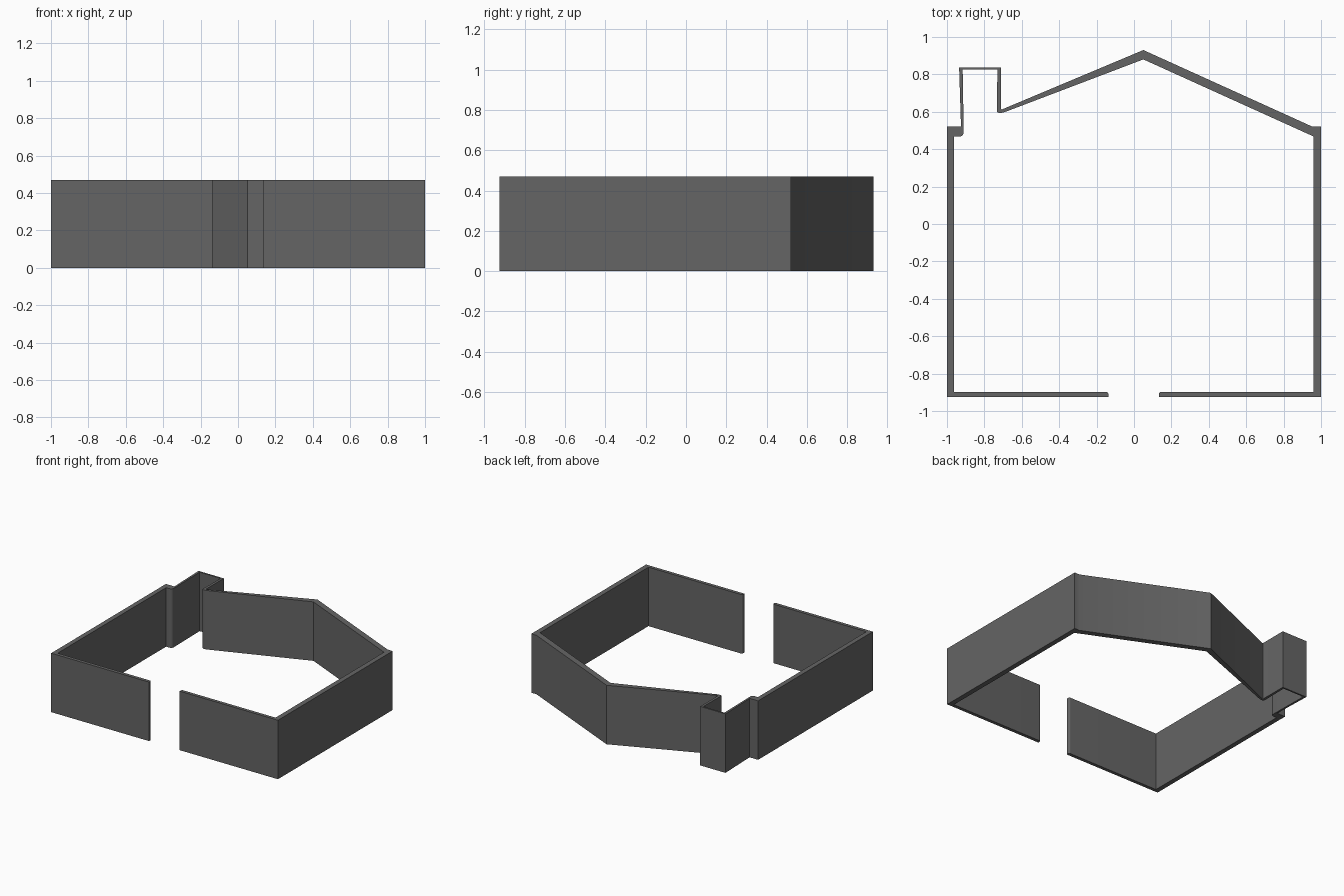
import bpy, bmesh
from mathutils import Vector

if "Cube" in bpy.data.objects:
    bpy.data.objects.remove(bpy.data.objects["Cube"])

HEIGHT = 0.47

# Floor-plan outline: x, y, corner radius (0 = sharp)
outline = [
    # outer face, from the left side of the doorway round to the right side
    (-0.137, -0.925, 0), (-1, -0.925, 0), (-1, 0.52, 0), (-0.925, 0.52, 0),
    (-0.935, 0.838, 0), (-0.712, 0.838, 0), (-0.712, 0.61, 0.01),
    (0.05, 0.93, 0), (0.955, 0.52, 0), (1, 0.52, 0), (1, -0.925, 0),
    (0.133, -0.925, 0),
    # inner face, back again
    (0.133, -0.898, 0.015), (0.96, -0.898, 0), (0.96, 0.468, 0),
    (0.05, 0.88, 0), (-0.705, 0.593, 0.02), (-0.734, 0.595, 0.015),
    (-0.73, 0.825, 0), (-0.916, 0.825, 0), (-0.91, 0.468, 0.025),
    (-0.962, 0.468, 0), (-0.962, -0.898, 0), (-0.137, -0.898, 0.015),
]


def rounded(points, steps=5):
    """Replace corners that have a radius with a short curve."""
    out = []
    for i, (x, y, r) in enumerate(points):
        p = Vector((x, y))
        if not r:
            out.append(p)
            continue
        before = Vector(points[i - 1][:2]) - p
        after = Vector(points[(i + 1) % len(points)][:2]) - p
        a = p + before.normalized() * min(r, before.length * 0.5)
        b = p + after.normalized() * min(r, after.length * 0.5)
        for k in range(steps + 1):
            t = k / steps
            out.append(a * (1 - t) ** 2 + p * 2 * t * (1 - t) + b * t * t)
    return out


# Continuous perimeter wall with doorway, chimney bay and pointed back
bm = bmesh.new()
base = bm.faces.new([bm.verts.new((p.x, p.y, 0)) for p in rounded(outline)])
top = bmesh.ops.extrude_face_region(bm, geom=[base], use_keep_orig=True)["geom"]
bmesh.ops.translate(bm, vec=(0, 0, HEIGHT),
                    verts=[v for v in top if isinstance(v, bmesh.types.BMVert)])
bmesh.ops.recalc_face_normals(bm, faces=bm.faces)
bmesh.ops.triangulate(bm, faces=[f for f in bm.faces if len(f.verts) > 4])
mesh = bpy.data.meshes.new("perimeter_wall")
bm.to_mesh(mesh)
bm.free()
wall = bpy.data.objects.new("perimeter_wall", mesh)
bpy.context.collection.objects.link(wall)

# Smooth the rounded corners, keep the wall edges sharp
bpy.context.view_layer.objects.active = wall
wall.select_set(True)
bpy.ops.object.shade_smooth_by_angle(angle=0.52)

# Dark grey finish
mat = bpy.data.materials.new("dark_grey")
mat.diffuse_color = (0.13, 0.13, 0.13, 1)
mat.use_nodes = True
mat.node_tree.nodes["Principled BSDF"].inputs["Base Color"].default_value = mat.diffuse_color
mesh.materials.append(mat)
